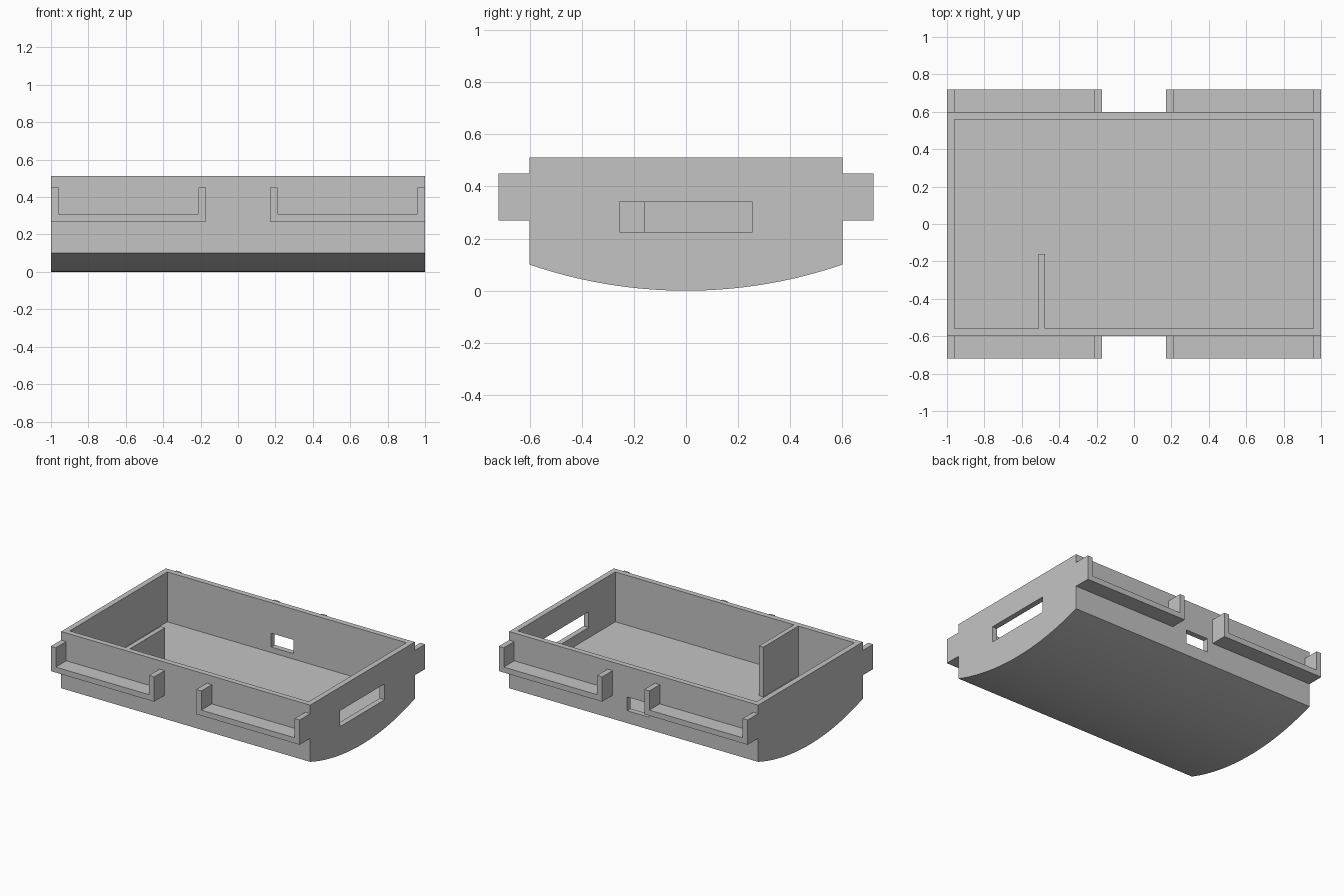
import bpy, bmesh, math

old = bpy.data.objects.get("Cube")
if old:
    bpy.data.objects.remove(old, do_unlink=True)

GREY = (0.55, 0.55, 0.55, 1)
mat = bpy.data.materials.new("plain grey")
mat.use_nodes = True
mat.diffuse_color = GREY
mat.node_tree.nodes["Principled BSDF"].inputs["Base Color"].default_value = GREY

TOP, EDGE, FLOOR = 0.512, 0.1, 0.15   # rim, start of the curved belly, inner floor
HALF_X, HALF_Y, WALL = 1.0, 0.6, 0.04


def extrude_profile(name, points, direction):
    """Prism from a closed outline swept along a direction vector."""
    bm = bmesh.new()
    face = bm.faces.new([bm.verts.new(p) for p in points])
    swept = bmesh.ops.extrude_face_region(bm, geom=[face])["geom"]
    bmesh.ops.translate(bm, vec=direction,
                        verts=[g for g in swept if isinstance(g, bmesh.types.BMVert)])
    bmesh.ops.recalc_face_normals(bm, faces=bm.faces)
    mesh = bpy.data.meshes.new(name)
    bm.to_mesh(mesh)
    bm.free()
    mesh.materials.append(mat)
    obj = bpy.data.objects.new(name, mesh)
    bpy.context.collection.objects.link(obj)
    return obj


def box(name, x, y, z):
    outline = [(x[0], y[0], z[0]), (x[1], y[0], z[0]),
               (x[1], y[1], z[0]), (x[0], y[1], z[0])]
    return extrude_profile(name, outline, (0, 0, z[1] - z[0]))


def activate(obj):
    bpy.ops.object.select_all(action="DESELECT")
    obj.select_set(True)
    bpy.context.view_layer.objects.active = obj


def cut(obj, cutter):
    cutter.hide_render = True
    mod = obj.modifiers.new("cut", "BOOLEAN")
    mod.operation, mod.solver, mod.object = "DIFFERENCE", "EXACT", cutter
    activate(obj)
    bpy.ops.object.modifier_apply(modifier=mod.name)
    bpy.data.objects.remove(cutter, do_unlink=True)


# Tray body: straight sides over a shallow circular belly
radius = (HALF_Y ** 2 + EDGE ** 2) / (2 * EDGE)
sweep = math.asin(HALF_Y / radius)
STEPS = 32
profile = [(-HALF_X, HALF_Y, TOP), (-HALF_X, -HALF_Y, TOP)]
for i in range(STEPS + 1):
    a = sweep * (2 * i / STEPS - 1)
    profile.append((-HALF_X, radius * math.sin(a), radius * (1 - math.cos(a))))
body = extrude_profile("tray_body", profile, (2 * HALF_X, 0, 0))

# Open cavity, end slot and back window
inner_x, inner_y = HALF_X - WALL, HALF_Y - WALL
cut(body, box("cavity_cutter", (-inner_x, inner_x), (-inner_y, inner_y), (FLOOR, 1)))
cut(body, box("slot_cutter", (0.9, 1.1), (-0.255, 0.255), (0.225, 0.34)))
cut(body, box("window_cutter", (-0.125, 0.052), (0.5, 0.7), (0.19, 0.29)))
activate(body)
bpy.ops.object.shade_smooth_by_angle(angle=math.radians(15))

# Short inner divider against the front wall
box("divider", (-0.51, -0.475), (-inner_y, -0.16), (FLOOR, TOP))

# Four U-shaped side brackets
INNER, OUTER, POST, DEPTH = 0.17, HALF_X, 0.04, 0.12
LOW, SHELF, HIGH = 0.27, 0.31, 0.45
u_shape = [(INNER, LOW), (OUTER, LOW), (OUTER, HIGH), (OUTER - POST, HIGH),
           (OUTER - POST, SHELF), (INNER + POST, SHELF),
           (INNER + POST, HIGH), (INNER, HIGH)]
for side, sy in (("front", -1), ("back", 1)):
    for hand, sx in (("left", 1), ("right", -1)):
        extrude_profile(f"{side}_{hand}_bracket",
                        [(sx * x, sy * HALF_Y, z) for x, z in u_shape],
                        (0, sy * DEPTH, 0))
